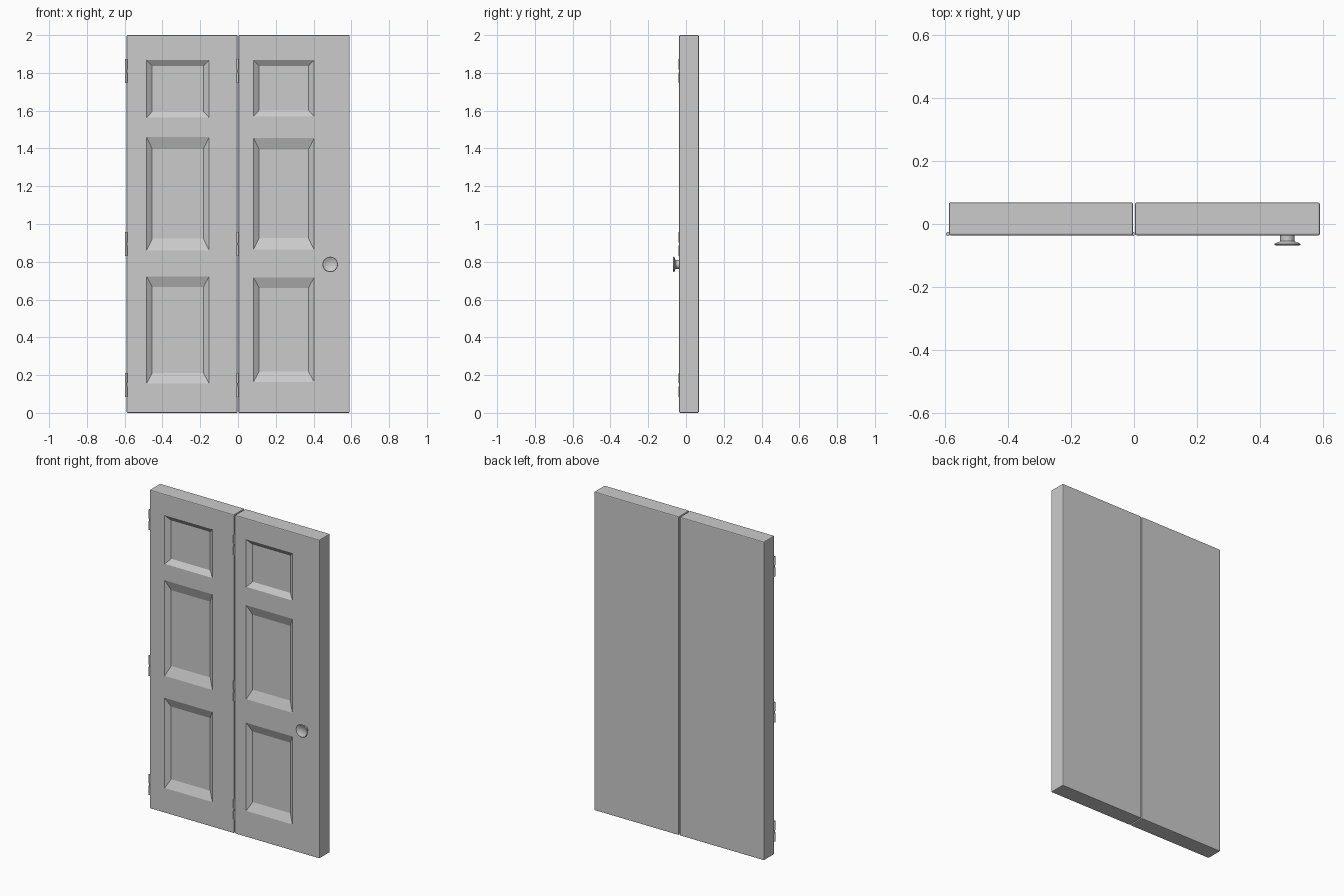
import bpy, bmesh, math

if "Cube" in bpy.data.objects:
    bpy.data.objects.remove(bpy.data.objects["Cube"])

FRONT, BACK, DEPTH = -0.036, 0.068, 0.022


def finish(name, bm):
    bmesh.ops.recalc_face_normals(bm, faces=bm.faces)
    me = bpy.data.meshes.new(name)
    bm.to_mesh(me)
    bm.free()
    ob = bpy.data.objects.new(name, me)
    bpy.context.collection.objects.link(ob)
    return ob


# Door leaf: gridded front with recessed, sloped panels, extruded backwards
def door_leaf(name, x0, x1, px0, px1, panels):
    bm = bmesh.new()
    xs = [x0, px0, px1, x1]
    zs = [0.0] + [z for p in panels for z in p[:2]] + [2.0]
    grid = [[bm.verts.new((x, FRONT, z)) for x in xs] for z in zs]
    fields = []
    for r in range(len(zs) - 1):
        for c in range(3):
            f = bm.faces.new((grid[r][c], grid[r][c + 1],
                              grid[r + 1][c + 1], grid[r + 1][c]))
            if c == 1 and r % 2 == 1:
                fields.append((f, panels[r // 2]))
    rim = [e for e in bm.edges if e.is_boundary]
    ext = bmesh.ops.extrude_edge_only(bm, edges=rim)["geom"]
    for v in ext:
        if isinstance(v, bmesh.types.BMVert):
            v.co.y = BACK
    back = [e for e in ext if isinstance(e, bmesh.types.BMEdge) and e.is_boundary]
    bmesh.ops.contextual_create(bm, geom=back)
    # Sloped recess for each panel
    for f, (z0, z1, slope) in fields:
        outer = list(f.verts)
        inner = []
        for v in outer:
            dx = 0.03 if abs(v.co.x - px0) < 1e-5 else -0.03
            dz = slope if abs(v.co.z - z0) < 1e-5 else -slope
            inner.append(bm.verts.new((v.co.x + dx, FRONT + DEPTH, v.co.z + dz)))
        bm.faces.remove(f)
        bm.faces.new(inner)
        for i in range(4):
            j = (i + 1) % 4
            bm.faces.new((outer[i], outer[j], inner[j], inner[i]))
    ob = finish(name, bm)
    bev = ob.modifiers.new("edge_bevel", "BEVEL")
    bev.width = 0.005
    bev.segments = 2
    bev.limit_method = "ANGLE"
    bev.angle_limit = math.radians(60)
    return ob


door_leaf("left_door", -0.589, -0.003, -0.484, -0.153,
          [(0.156, 0.722, 0.055), (0.86, 1.46, 0.062), (1.563, 1.868, 0.032)])
door_leaf("right_door", 0.003, 0.591, 0.082, 0.403,
          [(0.164, 0.717, 0.055), (0.865, 1.455, 0.06), (1.57, 1.868, 0.032)])

# Hinge barrels: two knuckles and a thin pin, three per column
for side, hx in (("outer", -0.592), ("centre", -0.003)):
    bm = bmesh.new()
    for z in (0.148, 0.894, 1.81):
        for dz, r, h in ((-0.036, 0.0065, 0.054), (0.036, 0.0065, 0.054),
                         (0, 0.004, 0.02)):
            new = bmesh.ops.create_cone(bm, cap_ends=True, segments=12,
                                        radius1=r, radius2=r, depth=h)["verts"]
            bmesh.ops.translate(bm, verts=new, vec=(hx, -0.032, z + dz))
    finish(side + "_hinges", bm)

# Door knob: lathed stem with a flared, dished disc
profile = [(0.023, 0.005), (0.023, -0.018), (0.026, -0.021), (0.036, -0.024),
           (0.041, -0.027), (0.041, -0.030), (0.038, -0.032), (0.034, -0.031),
           (0.024, -0.025), (0.012, -0.022), (0.0, -0.021)]
bm = bmesh.new()
pts = [bm.verts.new((r, y, 0)) for r, y in profile]
edges = [bm.edges.new(pair) for pair in zip(pts, pts[1:])]
bmesh.ops.spin(bm, geom=pts + edges, cent=(0, 0, 0), axis=(0, 1, 0),
               angle=math.tau, steps=32, use_merge=True)
bmesh.ops.remove_doubles(bm, verts=bm.verts, dist=1e-5)
knob = finish("door_knob", bm)
knob.location = (0.488, FRONT, 0.786)
bpy.context.view_layer.objects.active = knob
knob.select_set(True)
bpy.ops.object.shade_smooth_by_angle(angle=math.radians(35))
